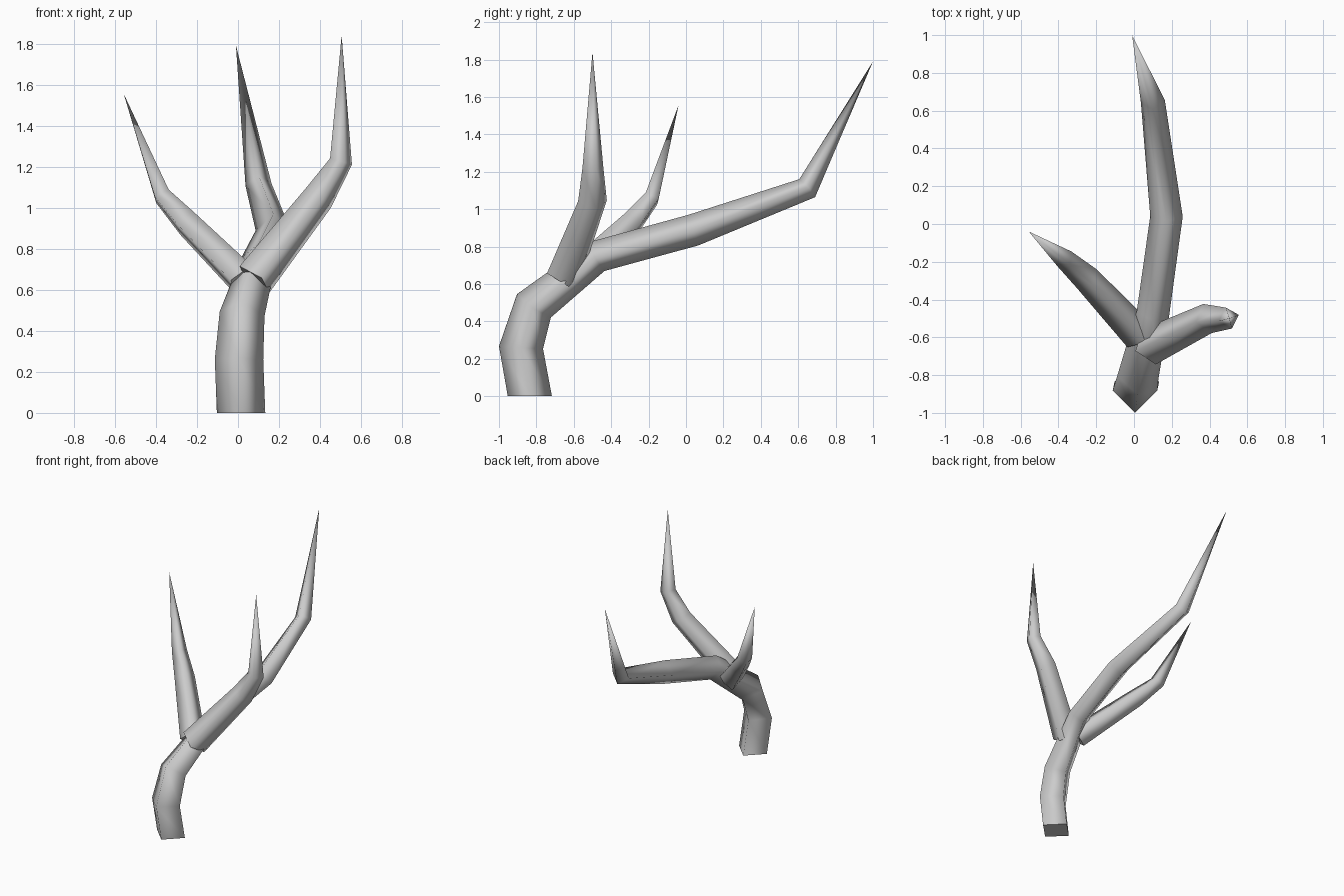
import bpy, bmesh
from mathutils import Vector

cube = bpy.data.objects.get("Cube")
if cube:
    bpy.data.objects.remove(cube, do_unlink=True)

grey = bpy.data.materials.new("pale_grey")
grey.use_nodes = True
grey.diffuse_color = (0.6, 0.6, 0.6, 1)
grey.node_tree.nodes["Principled BSDF"].inputs["Base Color"].default_value = (0.6, 0.6, 0.6, 1)


def tine(name, path, radii, tip, side_hint, start_dir=None):
    """Four-sided tapering tube along a path, closed to a point at the tip."""
    pts = [Vector(p) for p in path] + [Vector(tip)]
    bm = bmesh.new()
    rings = []
    for i, r in enumerate(radii):
        ahead = (pts[i + 1] - pts[i]).normalized()
        back = (pts[i] - pts[i - 1]).normalized() if i else Vector(start_dir or ahead)
        tangent = (ahead + back).normalized() if i else back
        side = Vector(side_hint)
        side = (side - tangent * side.dot(tangent)).normalized()
        up = side.cross(tangent)
        rings.append([bm.verts.new(pts[i] + d * r) for d in (side, up, -side, -up)])
    apex = bm.verts.new(pts[-1])
    for k in range(4):
        n = (k + 1) % 4
        for a, b in zip(rings, rings[1:]):
            bm.faces.new((a[k], a[n], b[n], b[k]))
        bm.faces.new((rings[-1][k], rings[-1][n], apex))
    for f in bm.faces:
        f.smooth = True
    bm.faces.new(rings[0]).smooth = False
    bmesh.ops.recalc_face_normals(bm, faces=bm.faces)
    mesh = bpy.data.meshes.new(name)
    bm.to_mesh(mesh)
    bm.free()
    mesh.materials.append(grey)
    obj = bpy.data.objects.new(name, mesh)
    bpy.context.collection.objects.link(obj)


# Main beam, sweeping up and back
tine("main_beam",
     [(0.015, -0.835, 0), (0.005, -0.882, 0.26), (0.02, -0.813, 0.483),
      (0.1, -0.475, 0.747), (0.172, 0.04, 0.888), (0.1, 0.648, 1.112)],
     [0.118, 0.118, 0.11, 0.087, 0.086, 0.064],
     (-0.01, 1.0, 1.79), (1, 0, 0), (0, 0, 1))

# Left branch, rising to the tallest point
tine("left_branch",
     [(0.08, -0.65, 0.65), (0.39, -0.5, 1.045), (0.502, -0.498, 1.225)],
     [0.1, 0.08, 0.058],
     (0.505, -0.5, 1.84), (0.3, -0.95, 0))

# Right branch, the shortest
tine("right_branch",
     [(0.03, -0.59, 0.645), (-0.25, -0.29, 0.925), (-0.368, -0.185, 1.055)],
     [0.09, 0.072, 0.054],
     (-0.557, -0.04, 1.555), (0.7, 0.7, 0))
